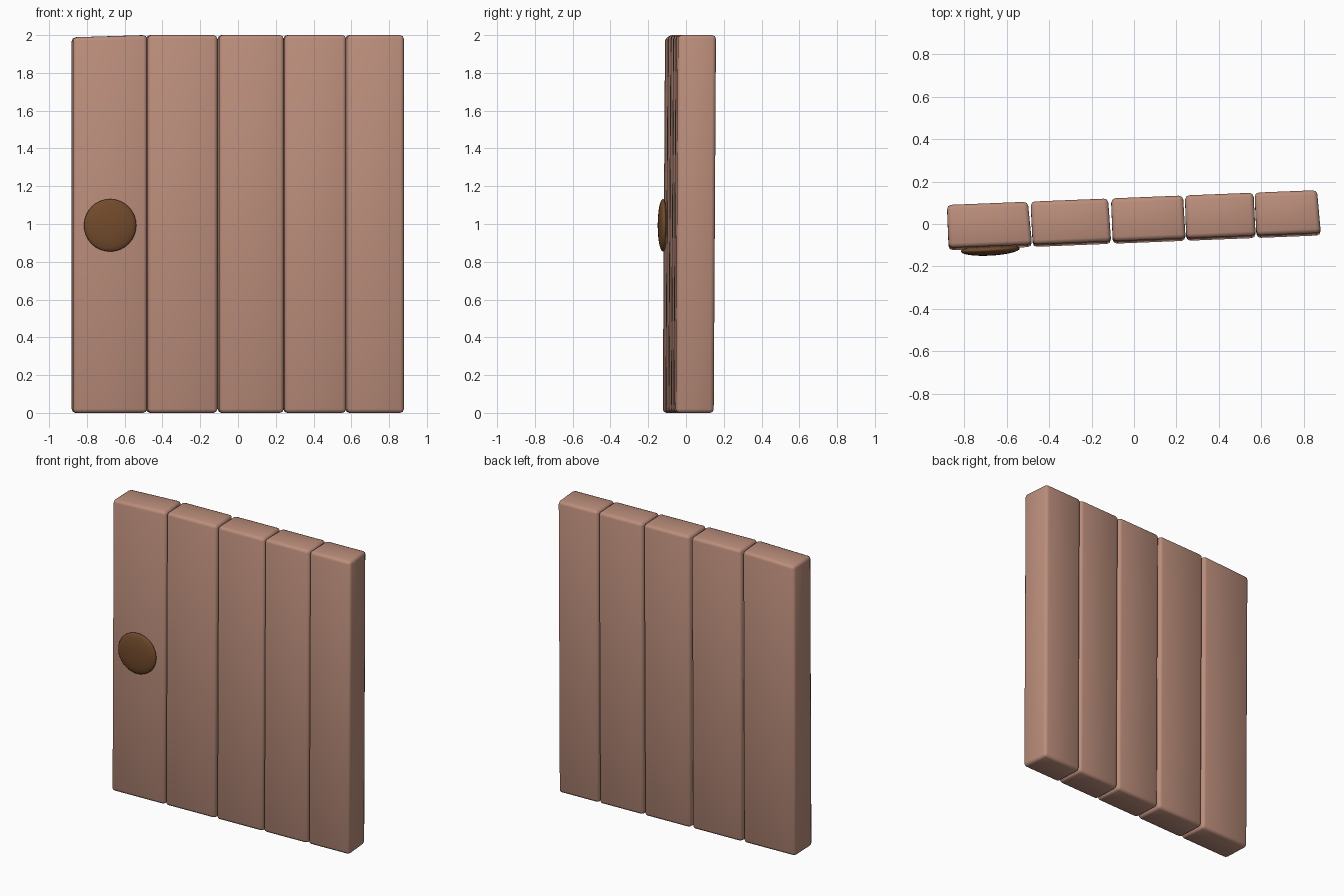
import bpy, bmesh, math
from mathutils import Matrix

if "Cube" in bpy.data.objects:
    bpy.data.objects.remove(bpy.data.objects["Cube"])


def material(name, rgb):
    m = bpy.data.materials.new(name)
    m.diffuse_color = (*rgb, 1)
    m.use_nodes = True
    m.node_tree.nodes["Principled BSDF"].inputs["Base Color"].default_value = m.diffuse_color
    return m


wood = material("pinkish wood", (0.50, 0.27, 0.20))
brown = material("dark brown", (0.17, 0.07, 0.025))


def finish(bm, name, mat):
    bmesh.ops.recalc_face_normals(bm, faces=bm.faces)
    for f in bm.faces:
        f.smooth = True
    me = bpy.data.meshes.new(name)
    bm.to_mesh(me)
    bm.free()
    me.materials.append(mat)
    ob = bpy.data.objects.new(name, me)
    bpy.context.collection.objects.link(ob)
    return ob


def plank(name, front, back, top_left=2.0):
    """Chamfered board; front and back are (x left, x right). The door is turned and leans a little."""
    bm = bmesh.new()
    rings = []
    for z in (0.0, 2.0):
        lean = 0.006 * (z - 1)
        ring = []
        for x, y in ((front[0], -0.083), (front[1], -0.083), (back[1], 0.119), (back[0], 0.119)):
            h = top_left if z > 0 and x in (front[0], back[0]) else z
            ring.append(bm.verts.new((x, y + 0.04 * x + lean, h)))
        rings.append(ring)
    bm.faces.new(rings[0])
    bm.faces.new(rings[1])
    for i in range(4):
        j = (i + 1) % 4
        bm.faces.new((rings[0][i], rings[0][j], rings[1][j], rings[1][i]))
    bmesh.ops.recalc_face_normals(bm, faces=bm.faces)
    bmesh.ops.bevel(bm, geom=bm.edges[:], offset=0.02, segments=2, profile=0.5, affect='EDGES')
    return finish(bm, name, wood)


# Door boards, left to right
boards = [((-0.873, -0.480), (-0.881, -0.500), 1.988),
          ((-0.477, -0.108), (-0.487, -0.122), 2.0),
          ((-0.100, 0.243), (-0.108, 0.231), 2.0),
          ((0.246, 0.573), (0.240, 0.563), 2.0),
          ((0.577, 0.880), (0.568, 0.862), 2.0)]
for n, (front, back, top) in enumerate(boards, 1):
    plank(f"door_board_{n}", front, back, top)

# Flattened round knob on the left board
bm = bmesh.new()
bmesh.ops.create_uvsphere(bm, u_segments=32, v_segments=16, radius=1,
                          matrix=Matrix.Translation((-0.677, -0.122, 0.993))
                          @ Matrix.Rotation(math.radians(3), 4, 'Z')
                          @ Matrix.Diagonal((0.139, 0.027, 0.139, 1)))
finish(bm, "door_knob", brown)
